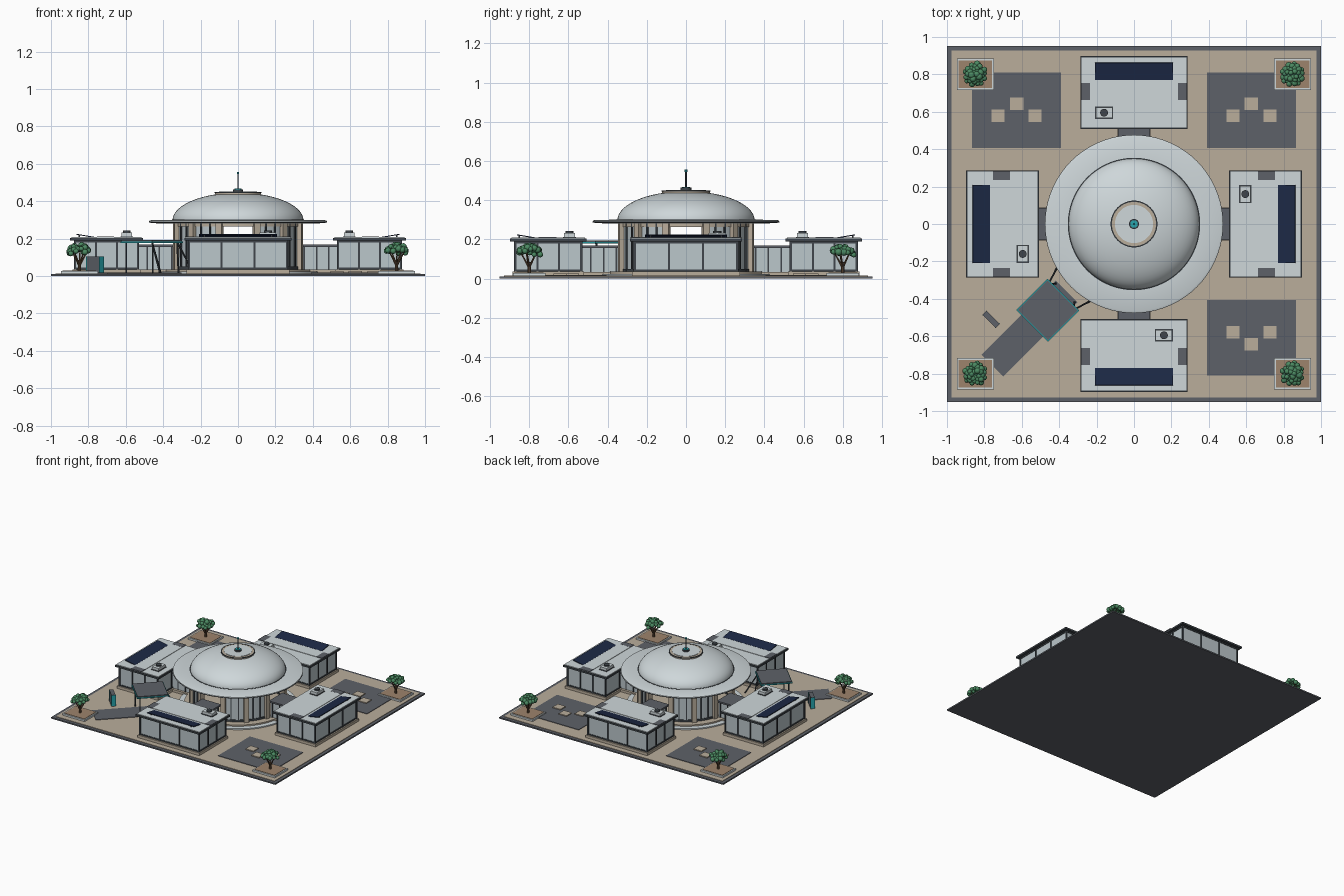
import bpy, bmesh, math, random
from mathutils import Matrix, Vector

if "Cube" in bpy.data.objects:
    bpy.data.objects.remove(bpy.data.objects["Cube"])
random.seed(4)


def material(name, *rgb):
    m = bpy.data.materials.new(name)
    m.use_nodes = True
    m.diffuse_color = (*rgb, 1)
    m.node_tree.nodes["Principled BSDF"].inputs["Base Color"].default_value = (*rgb, 1)
    return m


WHITE = material("white_panel", .62, .68, .70)
GLASS = material("pale_glass", .50, .57, .60)
SAND = material("sand_stone", .49, .42, .33)
PAVE = material("slate_paving", .11, .12, .14)
FRAME = material("dark_frame", .05, .06, .07)
SOLAR = material("solar_navy", .012, .022, .06)
LEAF = material("leaf_green", .07, .25, .12)
BARK = material("bark_brown", .13, .075, .04)
SOIL = material("soil_brown", .34, .23, .15)
TEAL = material("teal_light", .02, .38, .42)


def finish(name, bm, mat, matrix=None, smooth=False):
    bmesh.ops.recalc_face_normals(bm, faces=bm.faces)
    mesh = bpy.data.meshes.new(name)
    bm.to_mesh(mesh)
    bm.free()
    mesh.materials.append(mat)
    obj = bpy.data.objects.new(name, mesh)
    bpy.context.collection.objects.link(obj)
    if matrix:
        obj.matrix_world = matrix
    if smooth:
        bpy.ops.object.select_all(action='DESELECT')
        obj.select_set(True)
        bpy.context.view_layer.objects.active = obj
        bpy.ops.object.shade_smooth_by_angle(angle=math.radians(35))
    return obj


def box(name, x, y, z0, z1, sx, sy, mat, turn=None, tilt=0):
    """Upright box from z0 to z1; turn is applied about the site centre."""
    bm = bmesh.new()
    bmesh.ops.create_cube(bm, size=1)
    bmesh.ops.scale(bm, vec=(sx, sy, z1 - z0), verts=bm.verts)
    m = Matrix.Translation((x, y, (z0 + z1) / 2)) @ Matrix.Rotation(tilt, 4, 'X')
    return finish(name, bm, mat, (turn or Matrix()) @ m)


def rod(name, p, q, r, mat, r2=None, sides=10, turn=None):
    p, q = Vector(p), Vector(q)
    bm = bmesh.new()
    bmesh.ops.create_cone(bm, cap_ends=True, segments=sides, radius1=r,
                          radius2=r if r2 is None else r2, depth=(q - p).length)
    m = Matrix.Translation((p + q) / 2) @ (q - p).to_track_quat('Z', 'Y').to_matrix().to_4x4()
    return finish(name, bm, mat, (turn or Matrix()) @ m, True)


def lathe(name, profile, mat, steps=72, start=0, sweep=360):
    """Turn an (r, z) outline about the vertical axis."""
    bm = bmesh.new()
    a = math.radians(start)
    vs = [bm.verts.new((r * math.cos(a), r * math.sin(a), z)) for r, z in profile]
    es = [bm.edges.new(pair) for pair in zip(vs, vs[1:])]
    bmesh.ops.spin(bm, geom=vs + es, cent=(0, 0, 0), axis=(0, 0, 1),
                   angle=math.radians(sweep), steps=steps)
    bmesh.ops.remove_doubles(bm, verts=bm.verts, dist=1e-5)
    return finish(name, bm, mat, smooth=True)


def ring(name, r0, r1, z0, z1, mat, **kw):
    return lathe(name, [(r0, z0), (r1, z0), (r1, z1), (r0, z1), (r0, z0)], mat, **kw)


def spin(degrees):
    return Matrix.Rotation(math.radians(degrees), 4, 'Z')


# Site slab and paving
box("site_base", 0, 0, 0, .011, 2, 1.906, PAVE)
box("plaza_floor", 0, 0, .011, .015, 1.95, 1.856, SAND)
for sx, sy in ((-1, 1), (1, 1), (1, -1)):
    box("court_paving", sx * .628, sy * .608, .015, .019, .476, .404, PAVE)
    for x, y in ((.53, .578), (.627, .643), (.727, .578)):
        box("court_seat", sx * x, sy * y, .019, .026, .07, .066, SAND)

# Central rotunda: steps, glazed drum, columns
ring("lower_step", 0, .435, .015, .024, WHITE)
ring("upper_step", 0, .395, .024, .035, SAND)
for k in range(4):
    quarter = spin(90 * k)
    ring("drum_glass", .328, .336, .035, .28, GLASS, steps=18, start=90 * k + 17, sweep=56)
    ring("drum_sill", .325, .341, .035, .05, FRAME, steps=18, start=90 * k + 17, sweep=56)
    for i in range(7):
        turn = spin(90 * k + 17 + 56 * i / 6)
        if i % 3:
            box("drum_mullion", .336, 0, .035, .28, .014, .008, FRAME, turn)
        else:
            box("drum_column", .342, 0, .035, .282, .034, .034, SAND, turn)
ring("drum_lintel", .322, .342, .264, .284, SAND)

# Dome roof with wide brim, crown and mast
lathe("roof_brim", [(.32, .28), (.46, .283), (.475, .287), (.475, .295),
                    (.465, .299), (.345, .301)], WHITE)
ring("brim_edge", .470, .4765, .286, .290, FRAME)
arc = [math.radians(a) for a in range(0, 91, 6)]
lathe("dome", [(.35 * math.cos(a), .298 + .148 * math.sin(a)) for a in arc], WHITE)
ring("dome_foot", .343, .354, .298, .303, FRAME)
ring("crown_ring", .100, .122, .432, .449, SAND)
ring("crown_edge", .118, .125, .444, .450, FRAME)
ring("crown_cap", 0, .102, .438, .452, WHITE)
rod("mast_base", (0, 0, .45), (0, 0, .464), .027, FRAME, sides=24)
rod("mast_light", (0, 0, .464), (0, 0, .467), .020, TEAL, sides=24)
rod("mast", (0, 0, .46), (0, 0, .55), .004, FRAME)
rod("mast_tip", (0, 0, .545), (0, 0, .556), .007, TEAL)

# Four identical wings and their links to the rotunda
for k in range(4):
    t = spin(90 * k)
    box("link_floor", 0, -.445, .015, .034, .18, .19, SAND, t)
    box("link_glass", 0, -.44, .034, .155, .14, .20, GLASS, t)
    box("link_roof", 0, -.435, .155, .168, .17, .20, PAVE, t)
    for sx in (-1, 1):
        for y in (-.355, -.42, -.485):
            box("link_mullion", sx * .071, y, .034, .155, .006, .008, FRAME, t)
    box("wing_plinth", 0, -.703, .015, .036, .55, .365, SAND, t)
    box("wing_glass", 0, -.703, .036, .192, .524, .336, GLASS, t)
    for z in (.036, .18):
        box("wing_rail", 0, -.703, z, z + .010, .532, .344, FRAME, t)
    for i in range(4):
        x, y = -.262 + i * .1747, -.535 - i * .112
        for side in (-1, 1):
            box("wing_mullion", x, -.703 + side * .168, .036, .192, .010, .012, FRAME, t)
            box("wing_end_mullion", side * .262, y, .036, .192, .012, .010, FRAME, t)
    box("wing_roof_edge", 0, -.703, .190, .204, .572, .388, FRAME, t)
    box("wing_roof", 0, -.703, .203, .209, .560, .376, WHITE, t)
    box("roof_walkway", 0, -.708, .208, .2125, .47, .092, WHITE, t)
    for sx in (-1, 1):
        box("roof_vent_plate", sx * .259, -.708, .208, .213, .05, .092, PAVE, t)
    box("solar_panel", 0, -.816, .213, .218, .418, .094, SOLAR, t, tilt=-.17)
    for sx in (-1, 1):
        box("solar_leg", sx * .18, -.85, .208, .219, .008, .008, FRAME, t)
    box("roof_unit_base", .16, -.595, .208, .213, .098, .066, FRAME, t)
    box("roof_unit", .16, -.595, .213, .233, .088, .056, WHITE, t)
    rod("roof_fan", (.16, -.595, .233), (.16, -.595, .243), .021, FRAME, sides=20, turn=t)

# Entrance path, canopy and sign, laid out along -y then turned to the corner
t = spin(-45)
box("entrance_path", 0, -.79, .015, .019, .166, .56, PAVE, t)
box("canopy_light", 0, -.652, .178, .186, .240, .236, TEAL, t)
box("canopy_roof", 0, -.652, .184, .194, .230, .226, PAVE, t)
for sx in (-1, 1):
    for dx, dy in ((-.025, -.52), (.03, -.46)):
        rod("canopy_strut", (sx * (.095 + dx), dy, .016), (sx * .095, -.555, .182), .005, FRAME, turn=t)
    rod("canopy_post", (sx * .1, -.745, .016), (sx * .1, -.745, .182), .005, FRAME, turn=t)
box("sign_slab", -.18, -.90, .015, .105, .10, .03, PAVE, t)
for sx in (-1, 1):
    box("sign_light", -.18 + sx * .048, -.90, .018, .104, .005, .034, TEAL, t)

# Corner planters with branching trees
for sx in (-1, 1):
    for sy in (-1, 1):
        x, y = sx * .848, sy * .80
        box("planter_kerb", x, y, .015, .028, .198, .168, WHITE)
        box("planter_soil", x, y, .027, .031, .178, .148, SOIL)
        rod("tree_trunk", (x, y, .03), (x, y, .085), .010, BARK, .007)
        for i in range(5):
            a = math.tau * i / 5 + sx
            rod("tree_branch", (x, y, .055),
                (x + .042 * math.cos(a), y + .042 * math.sin(a), .13), .006, BARK, .003, 6)
        bm = bmesh.new()
        for i in range(34):
            a, r = i * 2.4, .058 * math.sqrt((i + .5) / 34)
            z = .163 - 8 * r * r + random.uniform(-.018, .006)
            spot = (x + r * math.cos(a), y + r * math.sin(a), z)
            bmesh.ops.create_icosphere(bm, subdivisions=2, radius=random.uniform(.013, .019),
                                       matrix=Matrix.Translation(spot))
        finish("tree_leaves", bm, LEAF, smooth=True)
